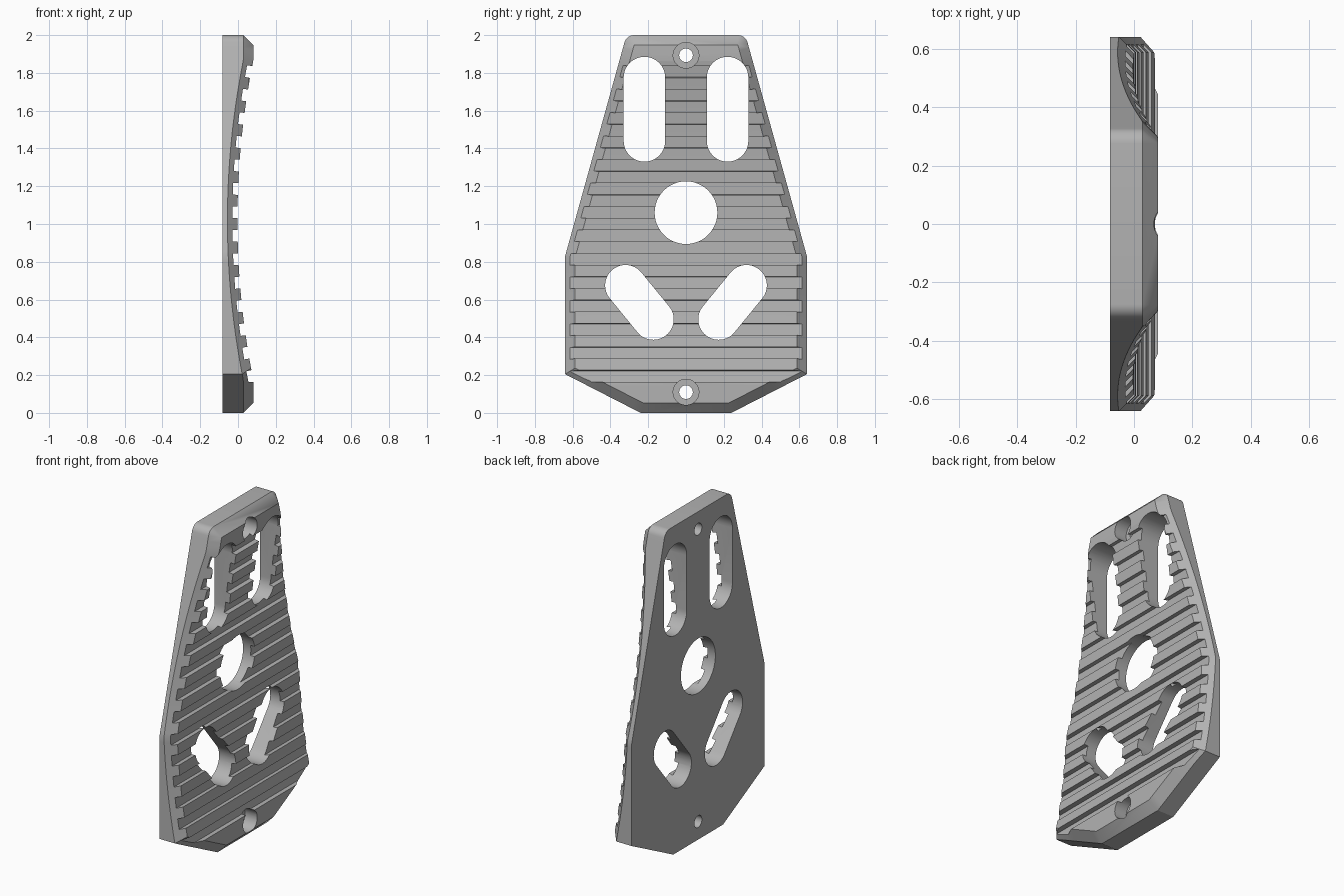
import bpy, bmesh, math
from mathutils import Vector

if "Cube" in bpy.data.objects:
    bpy.data.objects.remove(bpy.data.objects["Cube"], do_unlink=True)

BACK, FRONT = -0.082, 0.082
CHAMFER, GROOVE_DEPTH = 0.053, 0.027
MID, HALF, DIP = 1.02, 0.85, 0.085


def front_x(z):
    """Depth of the dished front face at a height."""
    return min(FRONT, FRONT - DIP + DIP * ((z - MID) / HALF) ** 2)


def slope(z):
    return 2 * DIP * (z - MID) / HALF ** 2 if abs(z - MID) < HALF else 0


def new_object(name, bm):
    bmesh.ops.recalc_face_normals(bm, faces=bm.faces[:])
    mesh = bpy.data.meshes.new(name)
    bm.to_mesh(mesh)
    bm.free()
    obj = bpy.data.objects.new(name, mesh)
    bpy.context.collection.objects.link(obj)
    return obj


def add_prism(bm, bottom, top):
    a = [bm.verts.new(p) for p in bottom]
    b = [bm.verts.new(p) for p in top]
    bm.faces.new(a)
    bm.faces.new(b[::-1])
    for i in range(len(a)):
        j = (i + 1) % len(a)
        bm.faces.new((a[i], a[j], b[j], b[i]))


def cut(target, cutter):
    cutter.hide_render = True
    mod = target.modifiers.new("cut", "BOOLEAN")
    mod.operation = "DIFFERENCE"
    mod.solver = "EXACT"
    mod.object = cutter
    bpy.context.view_layer.objects.active = target
    bpy.ops.object.modifier_apply(modifier=mod.name)
    bpy.data.objects.remove(cutter, do_unlink=True)


# Half outline (y, z) with its mitred inset
path = [Vector(p) for p in ((-0.24, 0), (0.24, 0), (0.64, 0.205), (0.64, 0.83), (0.315, 2), (-0.315, 2))]


def normal(a, b):
    d = (b - a).normalized()
    return Vector((d.y, -d.x))


corners, insets = path[1:-1], []
for a, b, c in zip(path, path[1:], path[2:]):
    n1, n2 = normal(a, b), normal(b, c)
    insets.append(b - (n1 + n2) * CHAMFER / (1 + n1.dot(n2)))

# Upper corner is rounded about the sharp inset corner
side = normal(path[3], path[4])
corners[-1] = insets[-1] + side * CHAMFER
outer, inner = [], []
for i, steps in enumerate((10, 20, 40)):
    for s in range(steps):
        outer.append(corners[i].lerp(corners[i + 1], s / steps))
        inner.append(insets[i].lerp(insets[i + 1], s / steps))
start = math.atan2(side.y, side.x)
for s in range(9):
    t = start + (math.pi / 2 - start) * s / 8
    outer.append(insets[-1] + CHAMFER * Vector((math.cos(t), math.sin(t))))
    inner.append(insets[-1].copy())

# Plate body: back, walls, chamfer and dished front
bm = bmesh.new()
rings = []
for sign in (1, -1):
    rings.append((
        [bm.verts.new((BACK, sign * p.x, p.y)) for p in outer],
        [bm.verts.new((front_x(p.y) - CHAMFER, sign * p.x, p.y)) for p in outer],
        [bm.verts.new((front_x(p.y), sign * p.x, p.y)) for p in inner]))
left, right = rings
for i in range(len(outer) - 1):
    for ring in rings:
        for a, b in zip(ring, ring[1:]):
            bm.faces.new((a[i], a[i + 1], b[i + 1], b[i]))
    bm.faces.new((left[2][i], left[2][i + 1], right[2][i + 1], right[2][i]))
for i in (0, -1):
    for k in (0, 1):
        bm.faces.new((left[k][i], left[k + 1][i], right[k + 1][i], right[k][i]))
bm.faces.new(left[0] + right[0][::-1])
bmesh.ops.remove_doubles(bm, verts=bm.verts[:], dist=0.0001)
plate = new_object("grip_plate", bm)

# Cross grooves between the ribs
bm = bmesh.new()
pitch = 0.1238
for i in range(14):
    profile = []
    zc = 0.195 + i * pitch
    for z, reach in ((zc - pitch / 4, -GROOVE_DEPTH), (zc + pitch / 4, -GROOVE_DEPTH),
                     (zc + pitch / 4, 0.1), (zc - pitch / 4, 0.1)):
        profile.append((front_x(z) + reach, z - reach * slope(z)))
    add_prism(bm, [(x, -0.8, z) for x, z in profile], [(x, 0.8, z) for x, z in profile])
cut(plate, new_object("groove_cutter", bm))


def add_slot(bm, a, b, radius, depth=-0.3):
    """Round-ended cutter running along x between centres a and b."""
    a, b = Vector(a), Vector(b)
    base = math.atan2(b.y - a.y, b.x - a.x) + math.pi / 2
    pts = []
    for centre, turn in ((a, 0), (b, math.pi)):
        for s in range(25):
            t = base + turn + math.pi * s / 24
            p = centre + radius * Vector((math.cos(t), math.sin(t)))
            if not pts or min((p - q).length for q in pts) > 0.0001:
                pts.append(p)
    add_prism(bm, [(depth, p.x, p.y) for p in pts], [(0.3, p.x, p.y) for p in pts])


# Through openings: long slots, slanted slots, centre hole, screw holes
bm = bmesh.new()
for sign in (1, -1):
    add_slot(bm, (sign * 0.22, 1.44), (sign * 0.22, 1.775), 0.11)
    add_slot(bm, (sign * 0.173, 0.495), (sign * 0.32, 0.675), 0.108)
add_slot(bm, (0, 1.06), (0, 1.06), 0.166)
for z in (0.11, 1.893):
    add_slot(bm, (0, z), (0, z), 0.036)
cut(plate, new_object("opening_cutter", bm))

# Wide recesses for the screw heads
bm = bmesh.new()
for z in (0.11, 1.893):
    add_slot(bm, (0, z), (0, z), 0.068, 0.0)
cut(plate, new_object("recess_cutter", bm))

# Plain grey finish
grey = bpy.data.materials.new("plain_grey")
grey.use_nodes = True
colour = (0.45, 0.45, 0.45, 1)
grey.diffuse_color = colour
grey.node_tree.nodes["Principled BSDF"].inputs["Base Color"].default_value = colour
plate.data.materials.clear()
plate.data.materials.append(grey)

bpy.ops.object.select_all(action="DESELECT")
plate.select_set(True)
bpy.context.view_layer.objects.active = plate
bpy.ops.object.shade_smooth_by_angle(angle=math.radians(25))
